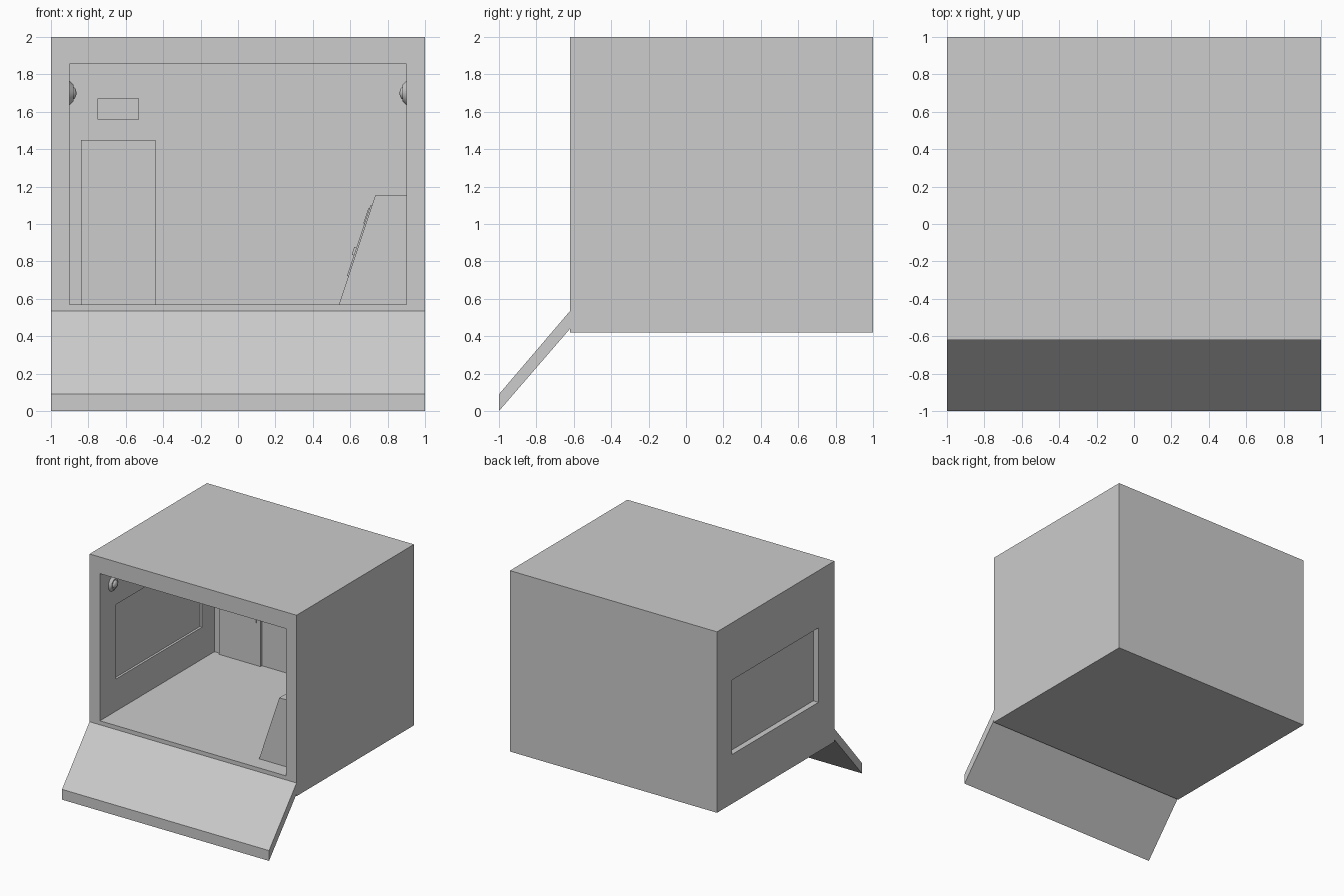
import bpy, bmesh, math
from mathutils import Matrix, Vector

if "Cube" in bpy.data.objects:
    bpy.data.objects.remove(bpy.data.objects["Cube"], do_unlink=True)

grey = bpy.data.materials.new("light_grey")
grey.use_nodes = True
COLOUR = (0.604, 0.604, 0.604, 1)
grey.diffuse_color = COLOUR
grey.node_tree.nodes["Principled BSDF"].inputs["Base Color"].default_value = COLOUR


def finish(name, bm):
    bmesh.ops.recalc_face_normals(bm, faces=bm.faces)
    mesh = bpy.data.meshes.new(name)
    bm.to_mesh(mesh)
    bm.free()
    mesh.materials.append(grey)
    obj = bpy.data.objects.new(name, mesh)
    bpy.context.collection.objects.link(obj)
    return obj


def prism(name, points, start, end):
    """Extrude a closed outline of 3D points from offset start to offset end."""
    bm = bmesh.new()
    face = bm.faces.new([bm.verts.new(Vector(p) + Vector(start)) for p in points])
    moved = bmesh.ops.extrude_face_region(bm, geom=[face])["geom"]
    verts = [v for v in moved if isinstance(v, bmesh.types.BMVert)]
    bmesh.ops.translate(bm, verts=verts, vec=Vector(end) - Vector(start))
    return finish(name, bm)


def box(name, x0, x1, y0, y1, z0, z1):
    outline = [(x0, 0, z0), (x1, 0, z0), (x1, 0, z1), (x0, 0, z1)]
    return prism(name, outline, (0, y0, 0), (0, y1, 0))


def cut(obj, cutter):
    mod = obj.modifiers.new("cut", "BOOLEAN")
    mod.operation, mod.solver, mod.object = "DIFFERENCE", "EXACT", cutter
    cutter.hide_render = True
    bpy.context.view_layer.update()
    graph = bpy.context.evaluated_depsgraph_get()
    mesh = bpy.data.meshes.new_from_object(obj.evaluated_get(graph))
    obj.modifiers.clear()
    obj.data = mesh
    bpy.data.objects.remove(cutter, do_unlink=True)


# Cabin shell: hollow box, open at the front, window in its right wall
shell = box("cabin_shell", -1, 1, -0.62, 1, 0.42, 2)
cut(shell, box("room_cutter", -0.9, 0.9, -0.8, 0.96, 0.57, 1.855))
cut(shell, box("window_cutter", -1.1, -0.8, -0.4, 0.79, 0.85, 1.5))
box("window_pane", -0.95, -0.92, -0.4, 0.79, 0.85, 1.5)

# Lowered entry ramp
ramp = [(0, -0.62, 0.535), (0, -0.62, 0.44), (0, -1, 0), (0, -1, 0.09)]
prism("entry_ramp", ramp, (-1, 0, 0), (1, 0, 0))

# Door on the back wall, its handle and the sign plate above
box("rear_door", -0.84, -0.44, 0.94, 0.97, 0.57, 1.45)
box("door_handle", -0.5, -0.48, 0.935, 0.945, 0.94, 1.0)
box("door_sign", -0.75, -0.53, 0.94, 0.97, 1.56, 1.67)

# Sloped control console along the left wall
FOOT, TOP = Vector((0.54, 0, 0.57)), Vector((0.735, 0, 1.155))
prism("console", [FOOT, TOP, (0.9, 0, 1.155), (0.9, 0, 0.57)],
      (0, -0.48, 0), (0, 0.82, 0))
slope = (TOP - FOOT).normalized()
outward = Vector((-slope.z, 0, slope.x))


def slope_plate(name, z0, z1, height, y0, y1):
    low, high = [FOOT + slope * ((z - FOOT.z) / slope.z) for z in (z0, z1)]
    lift = outward * height
    prism(name, [low, high, high + lift, low + lift], (0, y0, 0), (0, y1, 0))


slope_plate("console_panel", 0.72, 1.1, 0.008, -0.4, 0.74)
for i in range(3):
    y = -0.34 + i * 0.37
    slope_plate(f"console_screen_{i + 1}", 1.0, 1.08, 0.014, y, y + 0.28)
for i in range(8):
    y = -0.34 + i * 0.135
    slope_plate(f"console_key_{i + 1}", 0.83, 0.87, 0.02, y, y + 0.07)

# Round wall lamps: flared rim and domed bulb
for side, label in ((-1, "right"), (1, "left")):
    turn = Matrix.Rotation(-side * math.pi / 2, 4, "Y")
    bm = bmesh.new()
    bmesh.ops.create_cone(bm, cap_ends=True, segments=24, radius1=0.065,
                          radius2=0.045, depth=0.02,
                          matrix=Matrix.Translation((side * 0.89, -0.44, 1.7)) @ turn)
    bmesh.ops.create_uvsphere(bm, u_segments=24, v_segments=12, radius=0.035,
                              matrix=Matrix.Translation((side * 0.885, -0.44, 1.7))
                              @ Matrix.Diagonal((0.6, 1, 1, 1)) @ turn)
    lamp = finish(f"{label}_lamp", bm)
    bpy.ops.object.select_all(action="DESELECT")
    lamp.select_set(True)
    bpy.context.view_layer.objects.active = lamp
    bpy.ops.object.shade_smooth_by_angle(angle=math.radians(30))
